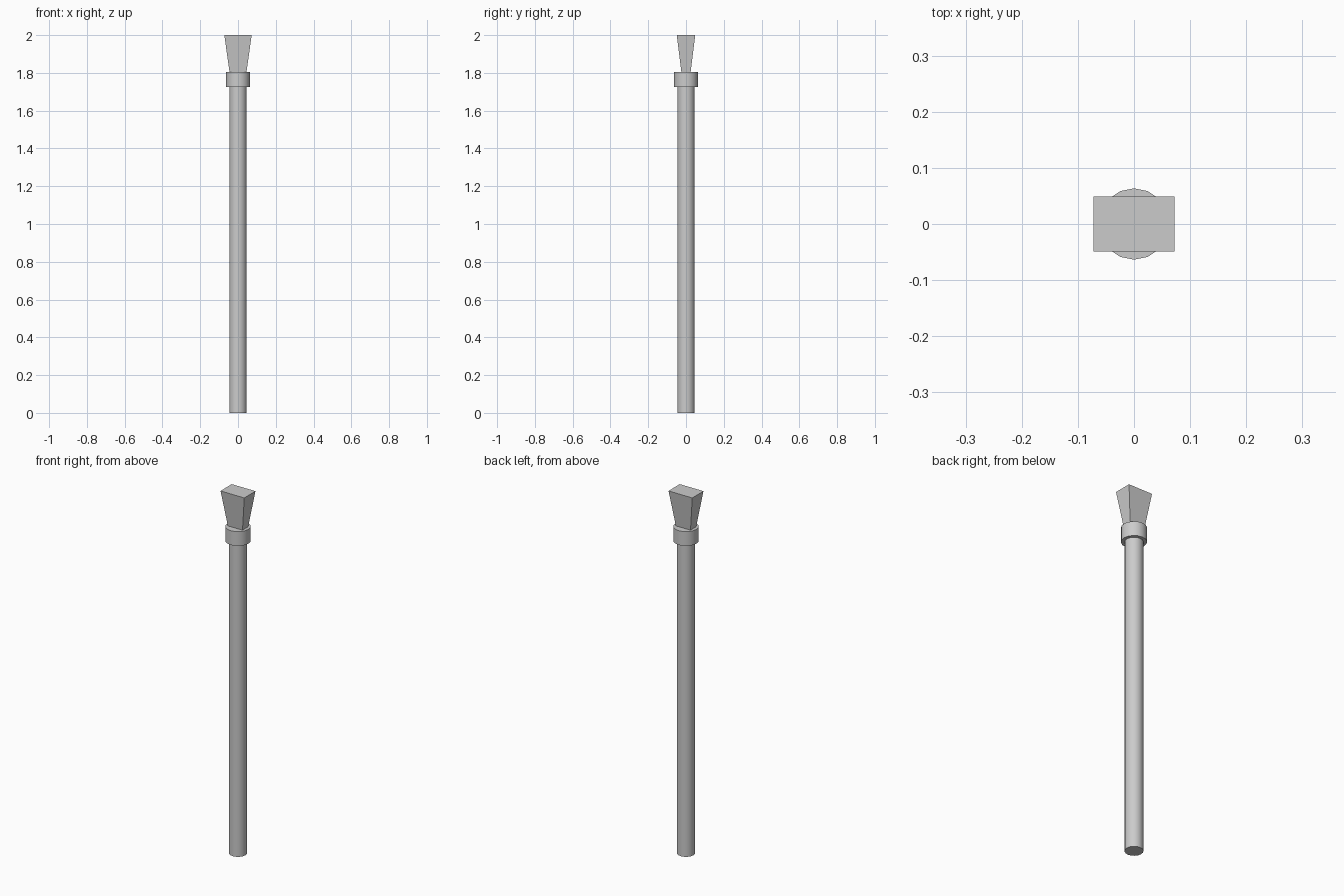
import bpy
import bmesh

if "Cube" in bpy.data.objects:
    bpy.data.objects.remove(bpy.data.objects["Cube"])

SIDES = 16


def finish(bm, name):
    bmesh.ops.recalc_face_normals(bm, faces=bm.faces)
    mesh = bpy.data.meshes.new(name)
    bm.to_mesh(mesh)
    bm.free()
    obj = bpy.data.objects.new(name, mesh)
    bpy.context.collection.objects.link(obj)
    return obj


def cylinder(name, radius, z0, z1):
    bm = bmesh.new()
    bmesh.ops.create_cone(bm, cap_ends=True, segments=SIDES,
                          radius1=radius, radius2=radius, depth=z1 - z0)
    bmesh.ops.translate(bm, verts=bm.verts, vec=(0, 0, (z0 + z1) / 2))
    obj = finish(bm, name)
    bpy.ops.object.select_all(action='DESELECT')
    obj.select_set(True)
    bpy.context.view_layer.objects.active = obj
    bpy.ops.object.shade_smooth_by_angle()
    return obj


def tapered_block(name, bottom, top, z0, z1):
    # bottom and top are half sizes in x and y
    bm = bmesh.new()
    bmesh.ops.create_cube(bm, size=2)
    for v in bm.verts:
        hx, hy = top if v.co.z > 0 else bottom
        v.co = (v.co.x * hx, v.co.y * hy, z1 if v.co.z > 0 else z0)
    return finish(bm, name)


# Long round shaft
cylinder("shaft", 0.046, 0, 1.73)
# Wider ring at the top of the shaft
cylinder("collar", 0.0635, 1.726, 1.805)
# Flared rectangular head
tapered_block("flared_head", (0.044, 0.024), (0.0725, 0.049), 1.80, 2.0)
